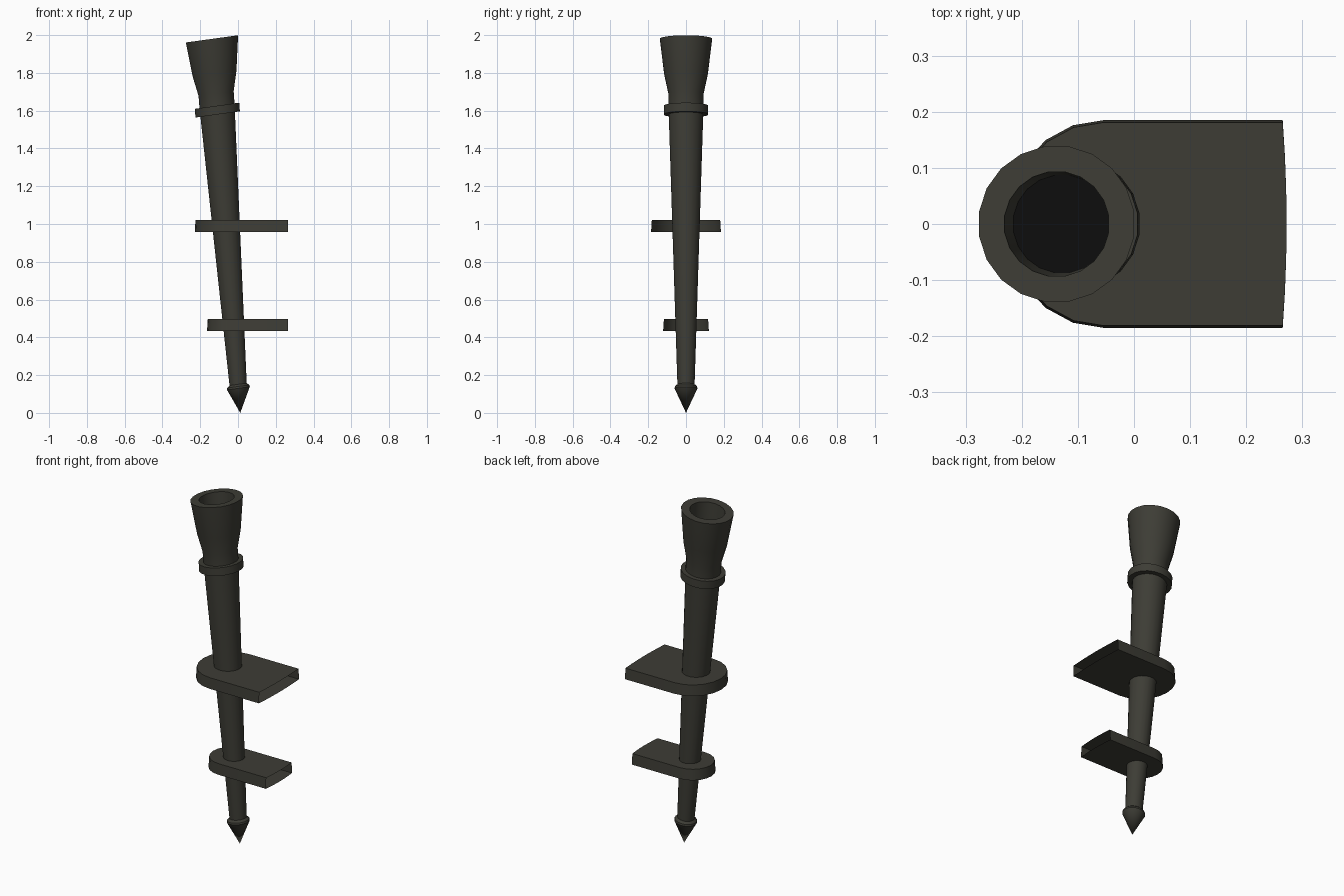
import bpy
import bmesh
import math

cube = bpy.data.objects.get("Cube")
if cube:
    bpy.data.objects.remove(cube, do_unlink=True)

SIDES = 20
TILT = 0.138   # slope of every ring of the leaning pole


def material(name, rgb):
    mat = bpy.data.materials.new(name)
    mat.use_nodes = True
    colour = (*rgb, 1.0)
    mat.diffuse_color = colour
    mat.node_tree.nodes["Principled BSDF"].inputs["Base Color"].default_value = colour
    mat.use_backface_culling = True
    return mat


IRON = material("dark iron", (0.047, 0.046, 0.036))
SOOT = material("black soot", (0.004, 0.004, 0.004))


def finish(name, bm, mat):
    bmesh.ops.remove_doubles(bm, verts=bm.verts, dist=0.0001)
    mesh = bpy.data.meshes.new(name)
    bm.to_mesh(mesh)
    bm.free()
    mesh.materials.append(mat)
    obj = bpy.data.objects.new(name, mesh)
    bpy.context.collection.objects.link(obj)
    bpy.ops.object.select_all(action='DESELECT')
    obj.select_set(True)
    bpy.context.view_layer.objects.active = obj
    bpy.ops.object.shade_smooth_by_angle(angle=math.radians(30))
    return obj


def ring(bm, r, z):
    """Tilted ring centred on the leaning axis."""
    verts = []
    for i in range(SIDES):
        a = 2 * math.pi * (i + 0.5) / SIDES
        x = r * math.cos(a)
        verts.append(bm.verts.new((0.012 - 0.0757 * z + x, r * math.sin(a), z + TILT * x)))
    return verts


def lathe(name, profile, mat=IRON):
    bm = bmesh.new()
    rings = [ring(bm, r, z) for r, z in profile]
    for low, high in zip(rings, rings[1:]):
        for i in range(SIDES):
            j = (i + 1) % SIDES
            bm.faces.new((low[i], low[j], high[j], high[i]))
    return finish(name, bm, mat)


def bracket(name, centre, rx, ry, z0, z1):
    """Round-nosed plate, open at the wall end, sides slightly drafted."""
    bm = bmesh.new()
    end_steps, arc_steps = 6, 10

    def outline(grow, z):
        points = []
        for i in range(end_steps + 1):
            t = 2 * i / end_steps - 1
            points.append((0.272 - 0.007 * t * t, t * (ry + grow)))
        for i in range(arc_steps + 1):
            a = math.pi * (0.5 + i / arc_steps)
            points.append((centre + (rx + grow) * math.cos(a), (ry + grow) * math.sin(a)))
        return [bm.verts.new((x, y, z)) for x, y in points]

    low, high = outline(0.004, z0), outline(0, z1)
    bm.faces.new(high)
    bm.faces.new(low[::-1])
    count = len(low)
    for i in range(end_steps, count):
        j = (i + 1) % count
        bm.faces.new((low[i], low[j], high[j], high[i]))
    return finish(name, bm, IRON)


# Pointed foot and tapered shaft
lathe("pointed_foot", [(0, 0), (0.061, 0.13), (0.059, 0.14), (0.044, 0.153), (0, 0.153)])
lathe("shaft", [(0.046, 0.15), (0.093, 1.6)])

# Collar band under the cup
lathe("collar", [(0.09, 1.58), (0.119, 1.58), (0.119, 1.626), (0.09, 1.626)])

# Flared cup with a thick rim and a recessed bowl
lathe("cup", [(0.094, 1.6), (0.094, 1.69), (0.117, 1.795), (0.14, 1.98),
              (0.094, 1.98), (0.088, 1.85)])
lathe("bowl_floor", [(0.088, 1.85), (0, 1.85)], SOOT)

# Wall brackets
bracket("upper_bracket", -0.055, 0.17, 0.181, 0.958, 1.021)
bracket("lower_bracket", -0.045, 0.115, 0.117, 0.434, 0.497)
